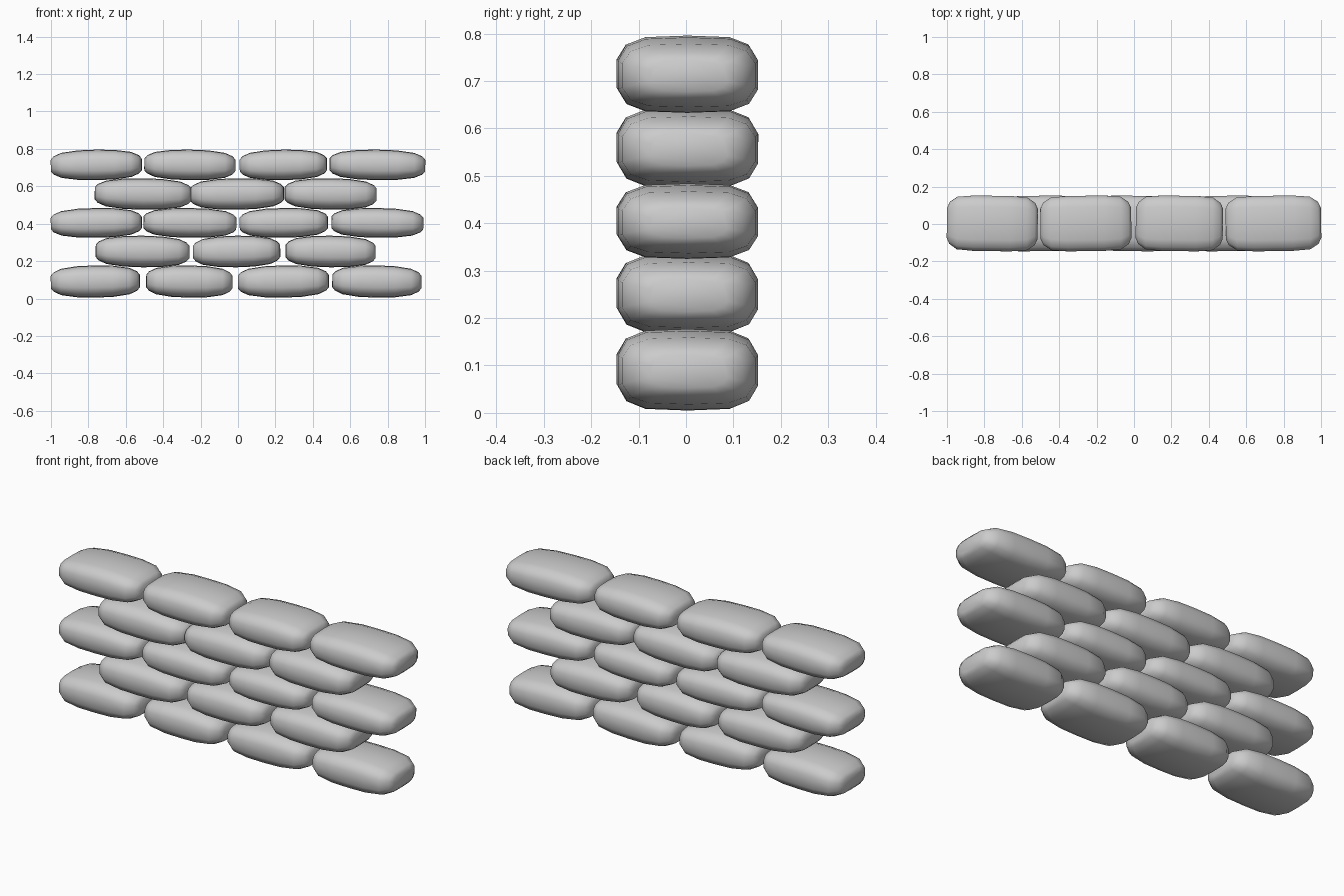
import bpy, bmesh, math

cube = bpy.data.objects.get("Cube")
if cube:
    bpy.data.objects.remove(cube, do_unlink=True)

canvas = bpy.data.materials.new("grey_canvas")
canvas.use_nodes = True
canvas.diffuse_color = (0.6, 0.6, 0.6, 1)
canvas.node_tree.nodes["Principled BSDF"].inputs["Base Color"].default_value = (0.6, 0.6, 0.6, 1)

# Quarter of the rounded cross-section (y, z), mirrored into a full loop
QUARTER = [(1, 0.38), (0.87, 0.77), (0.6, 0.96)]
HALF = QUARTER + [(0, 1)] + [(-y, z) for y, z in reversed(QUARTER)]
SECTION = HALF + [(-y, -z) for y, z in HALF]

# Lengthwise stations: x, width and height factors
STATIONS = [(1, 0.55, 0.4), (0.94, 0.76, 0.6), (0.77, 0.95, 0.82), (0.4, 1, 0.97)]
PROFILE = [(-x, w, h) for x, w, h in STATIONS] + [(0, 1, 1)] + STATIONS[::-1]


def sandbag(name, centre, half, tilt, turn):
    """Plump pillow-shaped bag lofted through the stations."""
    bm = bmesh.new()
    rings = [[bm.verts.new((x * half[0], y * w * half[1], z * h * half[2]))
              for y, z in SECTION] for x, w, h in PROFILE]
    n = len(SECTION)
    for a, b in zip(rings, rings[1:]):
        for i in range(n):
            j = (i + 1) % n
            bm.faces.new((a[i], a[j], b[j], b[i]))
    bm.faces.new(rings[0])
    bm.faces.new(rings[-1])
    bmesh.ops.recalc_face_normals(bm, faces=bm.faces)
    for f in bm.faces:
        f.smooth = True
    mesh = bpy.data.meshes.new(name)
    bm.to_mesh(mesh)
    bm.free()
    mesh.materials.append(canvas)
    bag = bpy.data.objects.new(name, mesh)
    bag.location = centre
    bag.rotation_euler = (0, math.radians(tilt), math.radians(turn))
    bpy.context.collection.objects.link(bag)


# Courses from the ground up: bottom, top, then left/right end of each bag
COURSES = [
    (0.005, 0.177, [(-1, -0.525), (-0.49, -0.03), (0, 0.485), (0.505, 0.98)]),
    (0.167, 0.336, [(-0.76, -0.26), (-0.24, 0.225), (0.255, 0.735)]),
    (0.325, 0.484, [(-1, -0.515), (-0.505, -0.01), (0.01, 0.48), (0.5, 0.99)]),
    (0.475, 0.643, [(-0.765, -0.25), (-0.255, 0.245), (0.25, 0.74)]),
    (0.633, 0.796, [(-1, -0.515), (-0.5, -0.015), (0.01, 0.475), (0.49, 1)]),
]

# Staggered wall with slight settling of alternate bags
for row, (low, high, spans) in enumerate(COURSES, 1):
    for col, (x0, x1) in enumerate(spans, 1):
        sway = 1 if (row + col) % 2 else -1
        sandbag(f"sandbag_row{row}_{col}",
                ((x0 + x1) / 2, 0.003, (low + high) / 2),
                ((x1 - x0) / 2, 0.148, (high - low) / 2), sway * 0.8, sway * 0.8)
